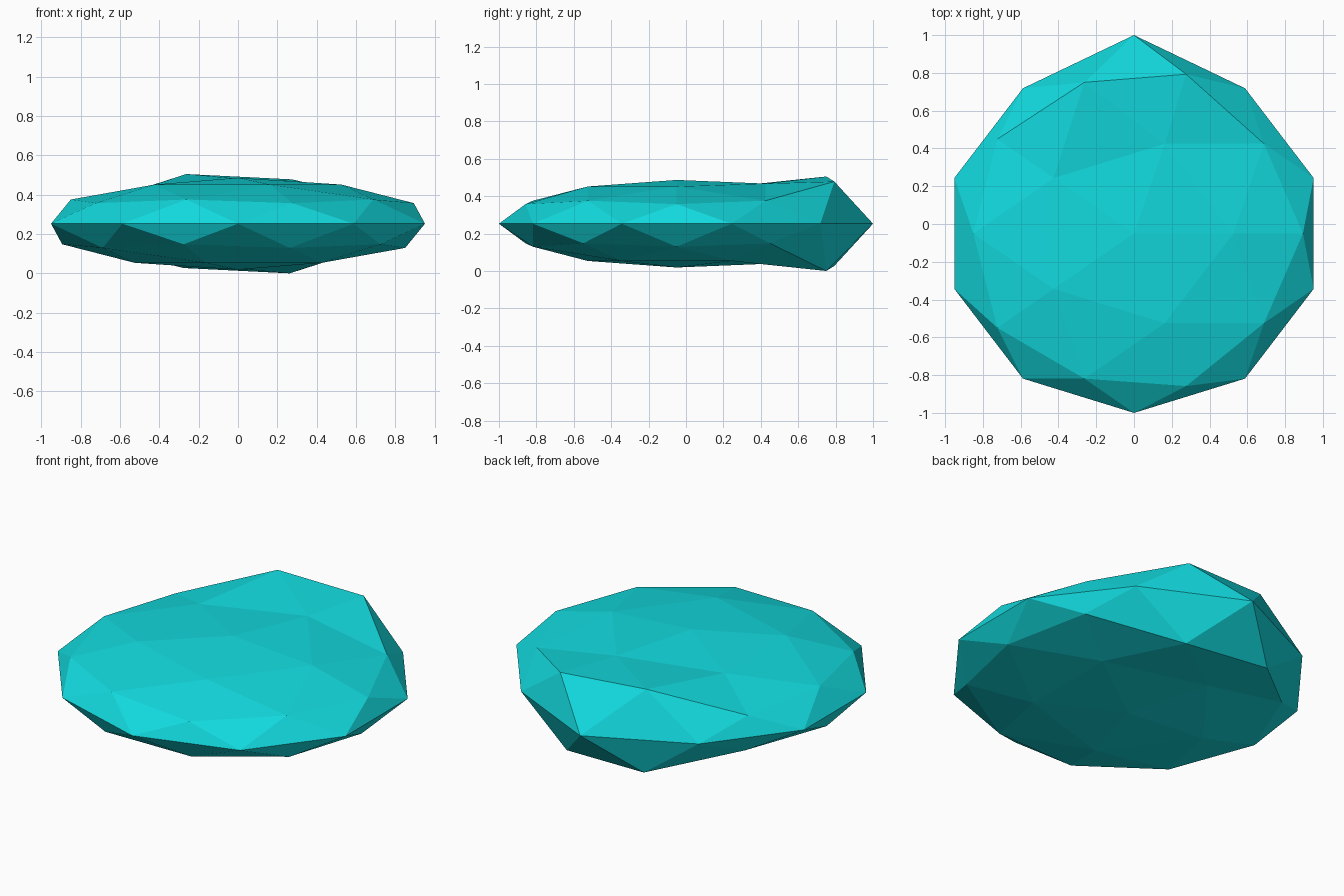
import bpy
import bmesh
from mathutils import Vector

# Remove the default cube
cube = bpy.data.objects.get("Cube")
if cube:
    bpy.data.objects.remove(cube, do_unlink=True)

# Single turquoise colour
turquoise = bpy.data.materials.new("turquoise")
turquoise.use_nodes = True
colour = (0.006, 0.70, 0.73, 1.0)
turquoise.diffuse_color = colour
turquoise.node_tree.nodes["Principled BSDF"].inputs["Base Color"].default_value = colour

# Low-poly ball squashed into a flat oval stone
MID_Z = 0.2525
bm = bmesh.new()
bmesh.ops.create_icosphere(bm, subdivisions=2, radius=1)
for v in bm.verts:
    v.co = Vector((v.co.x, v.co.y * 0.95 - 0.05, v.co.z * 0.234 + MID_Z))


def pull(old, new):
    """Move the vertex nearest to old onto new."""
    nearest = min(bm.verts, key=lambda v: (v.co - Vector(old)).length)
    nearest.co = new


# Flared back lip: the top points, and the same turned over for the underside
lip = [
    ((-0.263, 0.719, 0.376), (-0.263, 0.75, 0.505)),
    ((0.276, 0.758, 0.357), (0.276, 0.793, 0.478)),
    ((0.163, 0.425, 0.452), (0.163, 0.425, 0.467)),
]
for old, new in lip:
    pull(old, new)
    pull(*[(-x, y, 2 * MID_Z - z) for x, y, z in (old, new)])

# Pointed back tip
pull((0, 0.9, MID_Z), (0, 1, MID_Z))

bmesh.ops.recalc_face_normals(bm, faces=bm.faces)
mesh = bpy.data.meshes.new("flat_stone")
bm.to_mesh(mesh)
bm.free()
mesh.materials.append(turquoise)
stone = bpy.data.objects.new("flat_stone", mesh)
bpy.context.collection.objects.link(stone)
